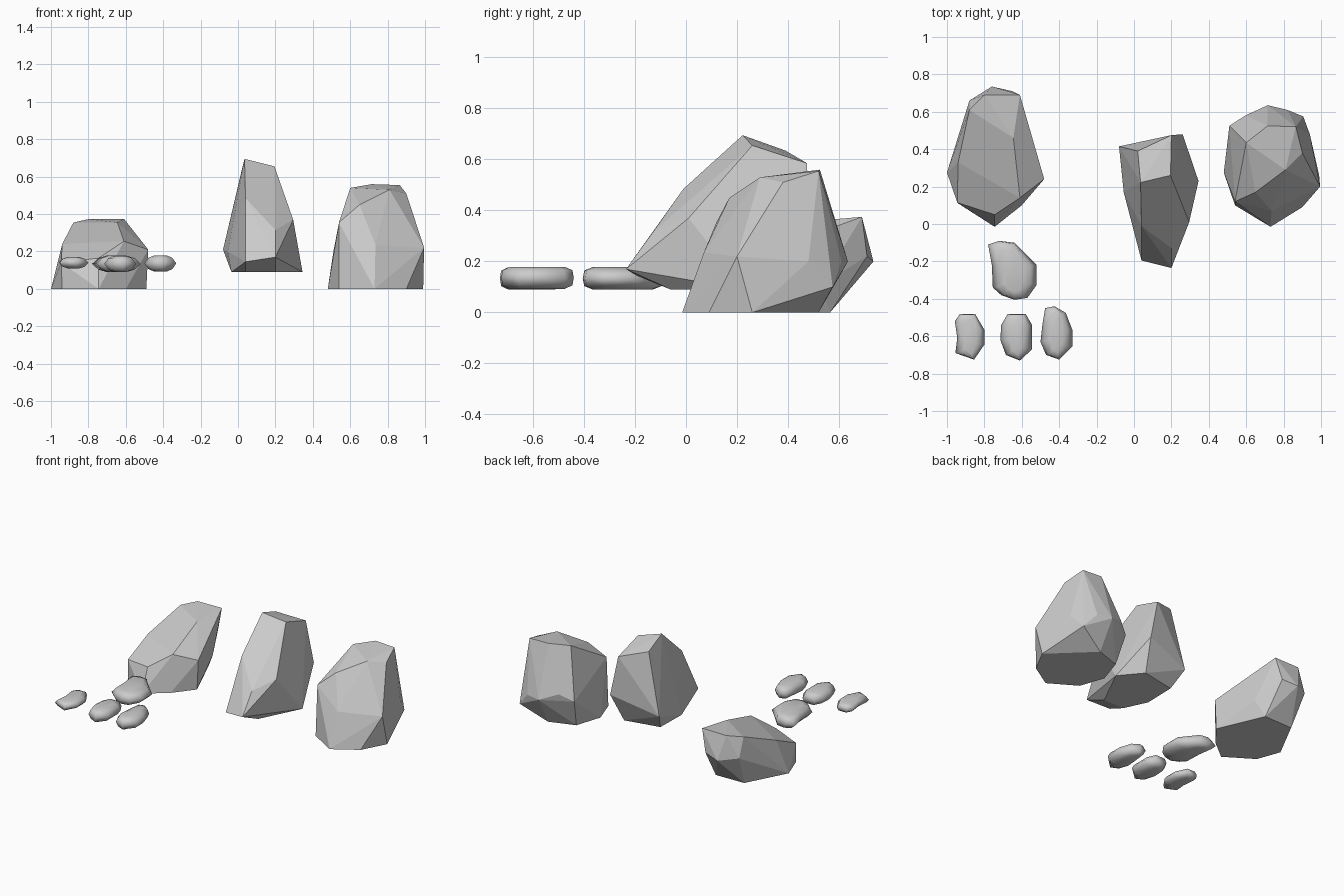
import bpy, bmesh
from math import radians


def finish(bm, name, smooth):
    bmesh.ops.recalc_face_normals(bm, faces=bm.faces[:])
    for f in bm.faces:
        f.smooth = smooth
    me = bpy.data.meshes.new(name)
    bm.to_mesh(me)
    bm.free()
    ob = bpy.data.objects.new(name, me)
    bpy.context.collection.objects.link(ob)
    return ob


def boulder(name, corners):
    """Chiselled rock: convex hull of its corner points."""
    bm = bmesh.new()
    for c in corners:
        bm.verts.new(c)
    res = bmesh.ops.convex_hull(bm, input=bm.verts[:])
    junk = {g for g in res["geom_interior"] + res["geom_unused"]
            if isinstance(g, bmesh.types.BMVert)}
    bmesh.ops.delete(bm, geom=list(junk), context='VERTS')
    bmesh.ops.dissolve_limit(bm, angle_limit=radians(4),
                             verts=bm.verts[:], edges=bm.edges[:])
    return finish(bm, name, False)


def pebble(name, outline, z, h):
    """Lens-shaped stone: plan outline stacked in shrinking rings."""
    cx = (min(p[0] for p in outline) + max(p[0] for p in outline)) / 2
    cy = (min(p[1] for p in outline) + max(p[1] for p in outline)) / 2
    bm = bmesh.new()
    rings = []
    for sx, sy, t in ((.4, .75, -1), (.75, .96, -.7), (1, 1, 0),
                      (.75, .96, .7), (.4, .75, 1)):
        rings.append([bm.verts.new((cx + (x - cx) * sx, cy + (y - cy) * sy, z + h * t))
                      for x, y in outline])
    n = len(outline)
    for a, b in zip(rings, rings[1:]):
        for i in range(n):
            j = (i + 1) % n
            bm.faces.new((a[i], a[j], b[j], b[i]))
    bm.faces.new(rings[0])
    bm.faces.new(rings[-1])
    return finish(bm, name, True)


# Low sloping rock on the left
boulder("left_boulder", [
    (-1, .275, 0), (-.94, .11, 0), (-.745, -.015, 0), (-.6, .1, 0), (-.49, .24, 0),
    (-.63, .565, 0), (-.85, .56, 0),
    (-.945, .115, .14), (-.94, .33, .24), (-.745, .05, .165), (-.61, .14, .255),
    (-.48, .24, .21), (-.57, .53, .11),
    (-.88, .61, .355), (-.8, .69, .373), (-.61, .69, .375), (-.645, .46, .355),
    (-.88, .66, .22), (-.76, .735, .2), (-.65, .71, .22)])

# Tall raised rock in the middle
boulder("middle_boulder", [
    (.035, .222, .695), (.195, .26, .655), (.02, .39, .635), (.2, .475, .585),
    (.04, -.01, .485), (.2, -.13, .315), (.295, .01, .37), (.2, -.235, .17),
    (.04, -.195, .145), (-.08, .415, .21), (-.055, .17, .2), (.26, .48, .3),
    (.345, .23, .09), (.2, -.06, .09), (.04, -.06, .09), (-.035, .1, .09),
    (-.03, .33, .09), (.22, .38, .09)])

# Upright rock on the right
boulder("right_boulder", [
    (.715, .525, .56), (.865, .52, .555), (.6, .435, .54), (.81, .29, .53),
    (.9, .38, .51), (.87, .2, .33), (.735, .07, .235), (.54, .12, .355),
    (.65, .17, .45), (.995, .2, .22), (.94, .48, .2), (.905, .575, .1),
    (.82, .61, .2), (.715, .635, .2), (.595, .58, .25), (.51, .525, .2),
    (.99, .26, 0), (.9, .09, 0), (.73, -.015, 0), (.54, .1, 0),
    (.48, .275, 0), (.54, .46, 0), (.72, .52, 0)])

# Flat smooth pebbles
pebble("pebble_left", [
    (-.93, -.48), (-.85, -.48), (-.8, -.565), (-.8, -.645), (-.855, -.725),
    (-.955, -.69), (-.945, -.61), (-.958, -.52)], .14, .03)
pebble("pebble_middle", [
    (-.675, -.48), (-.58, -.48), (-.545, -.54), (-.545, -.67), (-.61, -.73),
    (-.685, -.7), (-.715, -.62), (-.71, -.54)], .134, .043)
pebble("pebble_right", [
    (-.475, -.45), (-.425, -.44), (-.365, -.475), (-.33, -.565), (-.33, -.655),
    (-.4, -.725), (-.47, -.7), (-.5, -.63), (-.49, -.54)], .136, .043)
pebble("pebble_back", [
    (-.78, -.11), (-.72, -.09), (-.64, -.1), (-.575, -.165), (-.52, -.22),
    (-.52, -.325), (-.57, -.395), (-.64, -.405), (-.71, -.38), (-.755, -.34),
    (-.76, -.22)], .134, .044)
